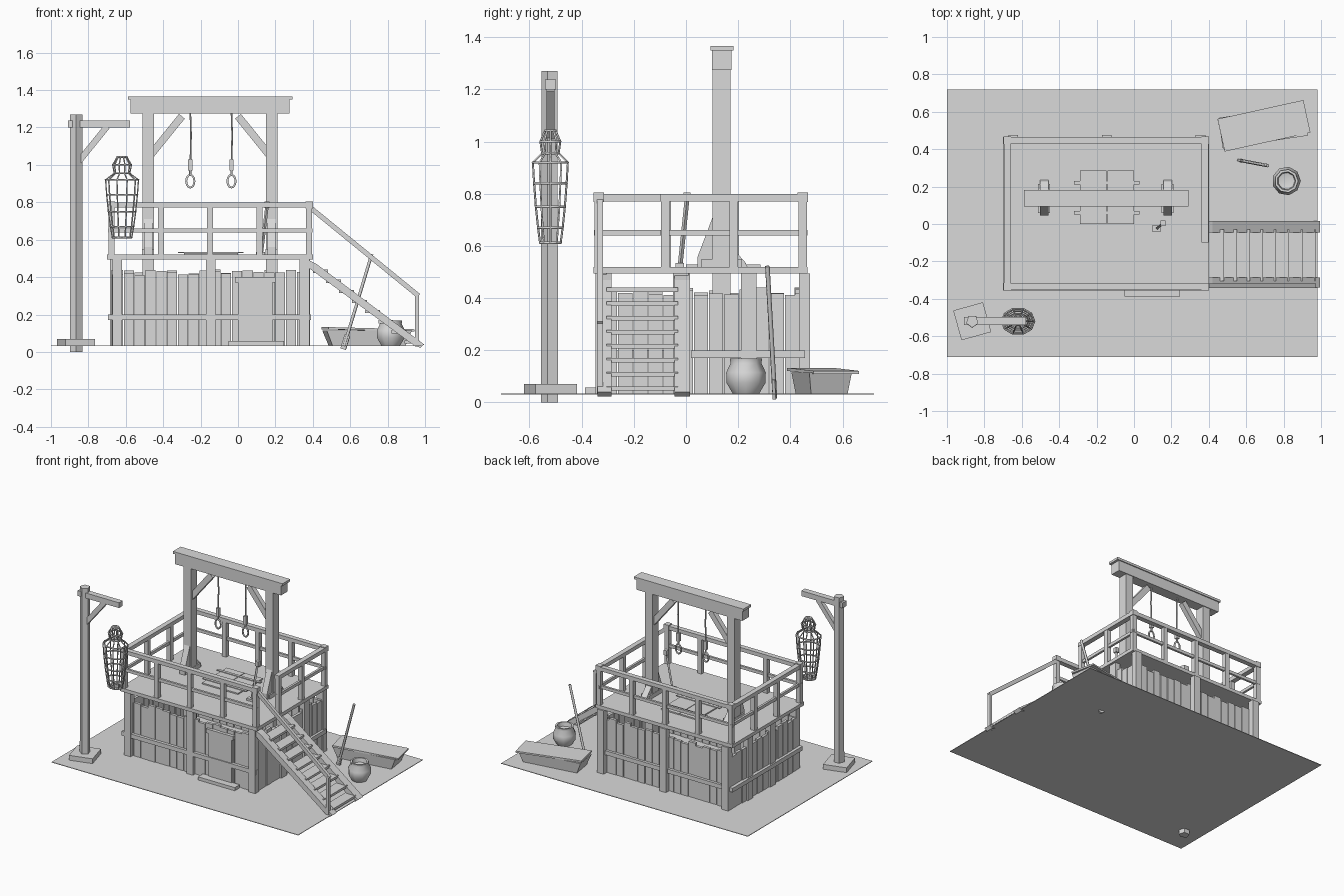
import bpy, bmesh, math, random
from mathutils import Vector, Matrix

random.seed(4)
cube = bpy.data.objects.get("Cube")
if cube:
    bpy.data.objects.remove(cube, do_unlink=True)

grey = bpy.data.materials.new("plain grey")
grey.use_nodes = True
grey.diffuse_color = (0.7, 0.7, 0.7, 1)
grey.node_tree.nodes["Principled BSDF"].inputs["Base Color"].default_value = (0.7, 0.7, 0.7, 1)


def finish(name, bm, matrix=Matrix()):
    bmesh.ops.recalc_face_normals(bm, faces=bm.faces)
    mesh = bpy.data.meshes.new(name)
    bm.to_mesh(mesh)
    bm.free()
    mesh.materials.append(grey)
    ob = bpy.data.objects.new(name, mesh)
    ob.matrix_world = matrix
    bpy.context.collection.objects.link(ob)
    return ob


def box(name, x0, x1, y0, y1, z0, z1):
    bm = bmesh.new()
    bmesh.ops.create_cube(bm, size=1)
    for v in bm.verts:
        v.co = ((x0, x1)[v.co.x > 0], (y0, y1)[v.co.y > 0], (z0, z1)[v.co.z > 0])
    return finish(name, bm)


def beam(name, a, b, width, depth):
    """Square timber from a to b; width is across, depth lies in the vertical plane."""
    a, b = Vector(a), Vector(b)
    axis = (b - a).normalized()
    side = axis.cross(Vector((0, 0, 1)))
    side = side.normalized() if side.length > 0.001 else Vector((1, 0, 0))
    up = side.cross(axis)
    rot = Matrix((side * width, axis * (b - a).length, up * depth)).transposed()
    bm = bmesh.new()
    bmesh.ops.create_cube(bm, size=1)
    return finish(name, bm, Matrix.Translation((a + b) / 2) @ rot.to_4x4())


def extrude(name, points, y0, y1, swap=False):
    """Profile in the xz plane pushed along y, or in yz along x with swap."""
    bm = bmesh.new()
    verts = [bm.verts.new((y0, p, z) if swap else (p, y0, z)) for p, z in points]
    face = bm.faces.new(verts)
    new = bmesh.ops.extrude_face_region(bm, geom=[face])["geom"]
    shift = (y1 - y0, 0, 0) if swap else (0, y1 - y0, 0)
    bmesh.ops.translate(bm, vec=shift, verts=[g for g in new if isinstance(g, bmesh.types.BMVert)])
    return finish(name, bm)


def tube(name, paths, radius, closed=False, sides=1):
    curve = bpy.data.curves.new(name, "CURVE")
    curve.dimensions = "3D"
    curve.bevel_depth = radius
    curve.bevel_resolution = sides
    curve.use_fill_caps = True
    for path in paths:
        spline = curve.splines.new("POLY")
        spline.points.add(len(path) - 1)
        for point, co in zip(spline.points, path):
            point.co = (*co, 1)
        spline.use_cyclic_u = closed
    curve.materials.append(grey)
    ob = bpy.data.objects.new(name, curve)
    bpy.context.collection.objects.link(ob)
    return ob


def ellipse(cx, cy, z, rx, ry, n):
    return [(cx + rx * math.cos(math.tau * i / n), cy + ry * math.sin(math.tau * i / n), z) for i in range(n)]


# Ground sheet and raised deck
G = 0.035
box("ground", -1, 0.98, -0.71, 0.72, 0.031, G)
box("deck", -0.70, 0.40, -0.355, 0.465, 0.495, 0.52)

# Plank walls with uneven tops, bands and heavy posts
X0, X1, Y0, Y1 = -0.67, 0.37, -0.32, 0.435
for name, lo, hi, count in (("front", X0, X1, 18), ("side", Y0, Y1, 13)):
    step = (hi - lo) / count
    for wall in (0, 1):
        for i in range(count):
            a, b = lo + i * step + 0.002, lo + (i + 1) * step - 0.002
            top = random.uniform(0.41, 0.44)
            out = random.uniform(0, 0.006)
            if name == "front":
                y = (Y0 - out, Y1 + out - 0.02)[wall]
                box("front_or_back_plank", a, b, y, y + 0.02, G, top)
            else:
                x = (X0 - out, X1 + out - 0.02)[wall]
                box("side_plank", x, x + 0.02, a, b, G, top)
for y in (-0.345, 0.435):
    box("wall_band", -0.695, 0.385, y, y + 0.022, 0.17, 0.20)
    for x in (-0.645, -0.145, 0.355):
        box("wall_post", x - 0.026, x + 0.026, y - 0.002, y + 0.04, G, 0.495)
box("left_band", -0.695, -0.67, -0.345, 0.457, 0.17, 0.20)
box("right_band", 0.37, 0.39, 0.02, 0.457, 0.17, 0.20)
for x in (-0.685, 0.345):
    for y in (-0.02, 0.24):
        box("side_post", x, x + 0.04, y - 0.03, y + 0.03, G, 0.495)

# Door and doorstep
box("door", 0, 0.185, -0.338, -0.31, 0.05, 0.385)
box("door_lintel", -0.015, 0.2, -0.345, -0.31, 0.37, 0.40)
box("doorstep", -0.05, 0.245, -0.387, -0.33, G, 0.058)

# Railings, open at the head of the stairs
LX, RX, FY, BY = -0.677, 0.38, -0.335, 0.447
sides = (((LX, FY), (RX, FY), 4), ((LX, BY), (RX, BY), 4),
         ((LX, FY), (LX, BY), 3), ((RX, -0.08), (RX, BY), 2))
for a, b, count in sides:
    a, b = Vector((*a, 0)), Vector((*b, 0))
    ext = (b - a).normalized() * 0.018
    for z, w, d in ((0.785, 0.036, 0.028), (0.65, 0.016, 0.022)):
        beam("rail", a - ext + Vector((0, 0, z)), b + ext + Vector((0, 0, z)), w, d)
    for i in range(count + 1):
        p = a.lerp(b, i / count)
        box("rail_post", p.x - 0.016, p.x + 0.016, p.y - 0.016, p.y + 0.016, 0.52, 0.775)
for x, y in ((LX, FY), (RX, FY), (LX, BY), (RX, BY)):
    box("corner_cap", x - 0.02, x + 0.02, y - 0.02, y + 0.02, 0.768, 0.805)

# Stairs with one handrail
for y0, y1 in ((-0.34, -0.285), (-0.045, 0.015)):
    extrude("stringer", [(0.37, 0.495), (0.42, 0.47), (0.995, 0.04), (0.975, 0.022), (0.94, 0.035), (0.37, 0.455)], y0, y1)
for i in range(8):
    x, z = 0.40 + 0.07 * i, 0.44 - 0.054 * i
    box("tread", x, x + 0.08, -0.305, -0.03, z - 0.017, z)
beam("handrail", (0.37, -0.33, 0.785), (0.965, -0.33, 0.30), 0.022, 0.026)
box("handrail_post", 0.947, 0.967, -0.342, -0.318, 0.03, 0.31)

# Main frame: posts, crossbeam, braces and foot wedges
for x in (-0.48, 0.18):
    box("frame_post", x - 0.03, x + 0.03, 0.102, 0.17, G, 1.28)
    extrude("front_wedge", [(0.102, 0.71), (0.102, 0.52), (0.045, 0.52), (0.045, 0.56)], x - 0.022, x + 0.022, True)
    extrude("back_wedge", [(0.17, 0.60), (0.17, 0.52), (0.235, 0.52), (0.225, 0.54)], x - 0.022, x + 0.022, True)
    box("foot_block", x - 0.032, x + 0.032, 0.06, 0.215, 0.52, 0.55)
box("crossbeam", -0.575, 0.275, 0.10, 0.175, 1.275, 1.35)
box("beam_cap", -0.588, 0.292, 0.093, 0.182, 1.35, 1.367)
for post, head in ((-0.47, -0.30), (0.17, 0.0)):
    beam("frame_brace", (post, 0.136, 1.05), (head, 0.136, 1.26), 0.035, 0.04)

# Hanging ropes with knot and loop
for x in (-0.255, -0.035):
    tube("rope", [[(x, 0.136, 1.28), (x + 0.004, 0.136, 1.16), (x, 0.136, 1.0)]], 0.005)
    box("rope_knot", x - 0.011, x + 0.011, 0.125, 0.147, 0.97, 1.03)
    ring = [(px, 0.136, 0.913 + pz) for px, pz, _ in ellipse(x, 0, 0, 0.022, 0.034, 12)]
    tube("rope_loop", [ring], 0.006, True)
    tube("loop_stem", [[(x, 0.136, 0.97), (x, 0.136, 0.945)]], 0.006)

# Floor hatch and lever
for x0, x1 in ((-0.29, -0.147), (-0.143, 0.0)):
    box("hatch_leaf", x0, x1, 0.0, 0.285, 0.52, 0.529)
for y in (0.06, 0.22):
    box("hatch_strap", -0.32, 0.03, y - 0.01, y + 0.01, 0.529, 0.534)
box("lever_base", 0.095, 0.145, -0.04, -0.008, 0.52, 0.535)
beam("lever", (0.125, -0.022, 0.53), (0.155, 0.004, 0.78), 0.013, 0.013)
box("lever_grip", 0.143, 0.169, -0.01, 0.018, 0.77, 0.805)

# Tall side post with arm
bm = bmesh.new()
bmesh.ops.create_cube(bm, size=1)
finish("post_base", bm, Matrix.Translation((-0.865, -0.52, 0.052)) @ Matrix.Rotation(0.27, 4, "Z") @ Matrix.Diagonal((0.165, 0.165, 0.036, 1)))
bm = bmesh.new()
bmesh.ops.create_cone(bm, cap_ends=True, segments=5, radius1=0.036, radius2=0.034, depth=1.27)
finish("tall_post", bm, Matrix.Translation((-0.865, -0.52, 0.635)) @ Matrix.Rotation(math.pi, 4, "Z"))
box("post_arm", -0.91, -0.577, -0.54, -0.498, 1.20, 1.238)
beam("arm_brace", (-0.85, -0.52, 1.02), (-0.70, -0.52, 1.205), 0.03, 0.033)

# Body-shaped cage of hoops and bars
hoops = [(1.042, 0.026), (1.0, 0.05), (0.955, 0.042), (0.92, 0.088),
         (0.84, 0.082), (0.75, 0.073), (0.67, 0.062), (0.612, 0.052)]
rings = [ellipse(-0.62, -0.52, z, r, r * 0.8, 10) for z, r in hoops]
tube("cage_hoops", rings, 0.005, True)
tube("cage_bars", [[ring[i] for ring in rings] for i in range(10)], 0.004)
tube("cage_crown", [[rings[0][i], rings[0][i + 5]] for i in range(5)], 0.004)
tube("cage_floor", [[rings[-1][i], rings[-1][i + 5]] for i in range(5)], 0.004)

# Long tapered chest, open under a skewed lid
bm = bmesh.new()
bmesh.ops.create_cube(bm, size=1)
for v in bm.verts:
    s = 1 if v.co.z > 0 else 0.86
    v.co = (v.co.x * 0.46 * s, v.co.y * 0.165 * s, v.co.z * 0.08)
finish("chest", bm, Matrix.Translation((0.69, 0.52, 0.075)) @ Matrix.Rotation(0.15, 4, "Z"))
bm = bmesh.new()
bmesh.ops.create_cube(bm, size=1)
finish("chest_lid", bm, Matrix.Translation((0.695, 0.525, 0.121)) @ Matrix.Rotation(0.217, 4, "Z")
       @ Matrix.Rotation(0.025, 4, "Y") @ Matrix.Diagonal((0.47, 0.178, 0.012, 1)))

# Round pot
bm = bmesh.new()
profile = [(0, G), (0.052, G), (0.076, 0.075), (0.077, 0.115), (0.06, 0.15), (0.063, 0.168), (0.05, 0.168), (0.045, 0.14), (0, 0.13)]
verts = [bm.verts.new((r, 0, z)) for r, z in profile]
edges = [bm.edges.new(pair) for pair in zip(verts, verts[1:])]
bmesh.ops.spin(bm, geom=verts + edges, axis=(0, 0, 1), cent=(0, 0, 0), steps=9, angle=math.tau)
bmesh.ops.remove_doubles(bm, verts=bm.verts, dist=0.0005)
pot = finish("pot", bm, Matrix.Translation((0.815, 0.23, 0)))
bpy.context.view_layer.objects.active = pot
pot.select_set(True)
bpy.ops.object.shade_smooth_by_angle(angle=math.radians(50))

# Leaning pole with a flat tip
tube("pole", [[(0.567, 0.34, 0.03), (0.715, 0.312, 0.522)]], 0.009)
beam("pole_tip", (0.562, 0.341, 0.015), (0.585, 0.337, 0.09), 0.012, 0.03)
